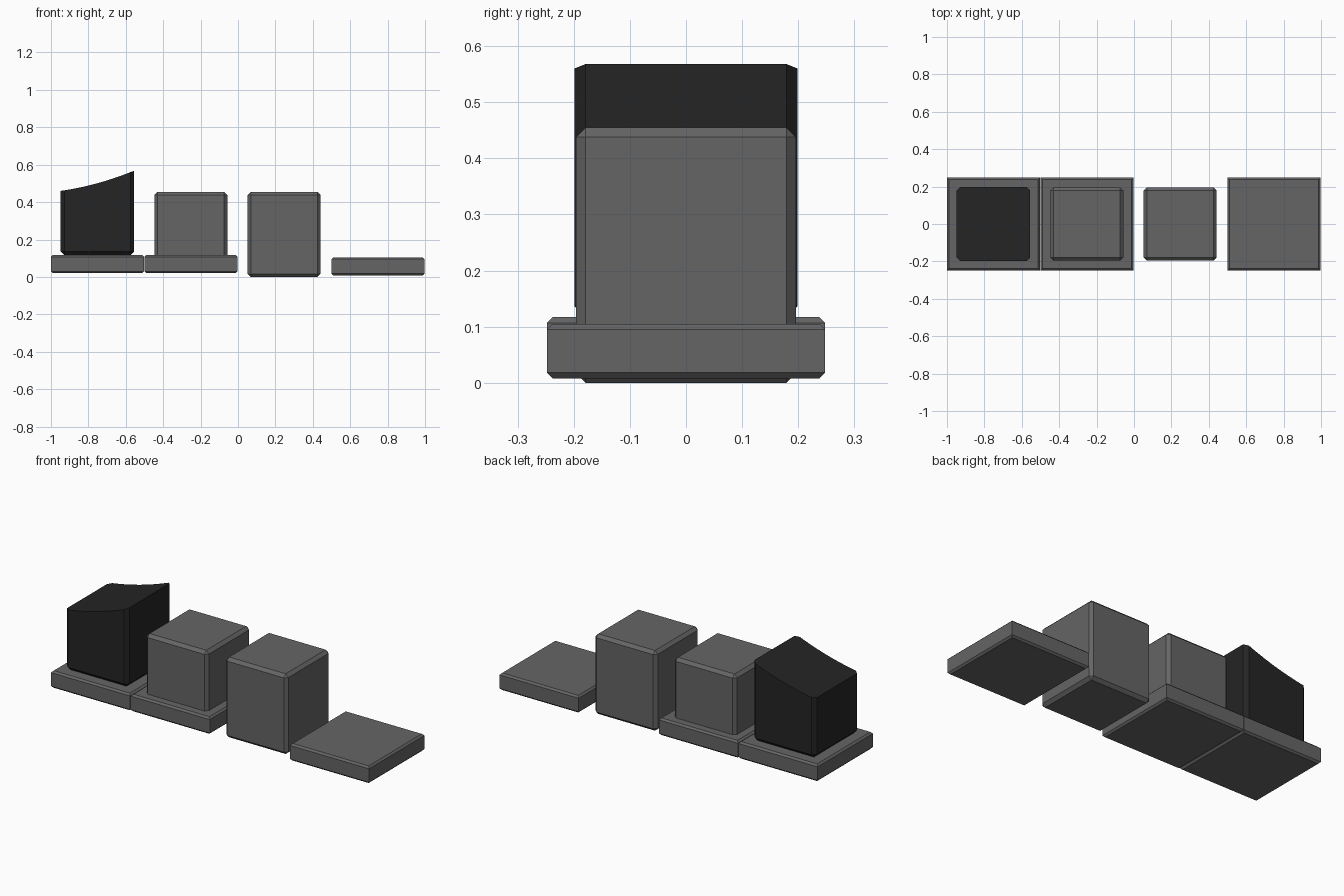
import bpy
import bmesh

if "Cube" in bpy.data.objects:
    bpy.data.objects.remove(bpy.data.objects["Cube"])


def material(name, v):
    m = bpy.data.materials.new(name)
    m.diffuse_color = (v, v, v, 1)
    m.use_nodes = True
    m.node_tree.nodes["Principled BSDF"].inputs["Base Color"].default_value = m.diffuse_color
    return m


GREY = material("grey", 0.13)
DARK = material("dark", 0.018)


def prism(name, profile, half_depth, pick, chamfer, mat):
    """Extrude an XZ profile along Y, then chamfer the edges chosen by pick."""
    bm = bmesh.new()
    face = bm.faces.new([bm.verts.new((x, -half_depth, z)) for x, z in profile])
    ext = bmesh.ops.extrude_face_region(bm, geom=[face])["geom"]
    moved = [g for g in ext if isinstance(g, bmesh.types.BMVert)]
    bmesh.ops.translate(bm, verts=moved, vec=(0, 2 * half_depth, 0))
    if not face.is_valid or len(bm.faces) < len(profile) + 2:
        bmesh.ops.holes_fill(bm, edges=bm.edges[:])
    bmesh.ops.recalc_face_normals(bm, faces=bm.faces[:])
    bmesh.ops.bevel(bm, geom=[e for e in bm.edges if pick(e)], offset=chamfer,
                    segments=1, affect='EDGES', profile=0.5)
    bmesh.ops.recalc_face_normals(bm, faces=bm.faces[:])
    me = bpy.data.meshes.new(name)
    bm.to_mesh(me)
    bm.free()
    me.materials.append(mat)
    ob = bpy.data.objects.new(name, me)
    bpy.context.collection.objects.link(ob)
    return ob


def vertical(e):
    d = e.verts[1].co - e.verts[0].co
    return abs(d.z) > 0.9 * d.length


def box(name, x0, x1, half_depth, z0, z1, chamfer, pick):
    return prism(name, [(x0, z0), (x1, z0), (x1, z1), (x0, z1)],
                 half_depth, pick, chamfer, GREY)


# Square base plates, chamfered only around top and bottom
for name, x, z in (("left_plate", -1, 0.02), ("middle_plate", -0.5, 0.02),
                   ("right_plate", 0.5, 0.008)):
    box(name, x, x + 0.497, 0.248, z, z + 0.097, 0.01, lambda e: not vertical(e))

# Plain blocks, chamfered on every edge
box("seated_block", -0.447, -0.057, 0.196, 0.06, 0.455, 0.017, lambda e: True)
box("loose_block", 0.052, 0.442, 0.196, 0.0, 0.455, 0.017, lambda e: True)

# Dark block with a concave, sloping top
x0, x1, steps = -0.948, -0.555, 10
top = []
for i in range(steps + 1):
    t = i / steps
    top.append((x1 + (x0 - x1) * t, 0.46 + 0.056 * (1 - t) + 0.052 * (1 - t) ** 2))
BOTTOM = 0.117
sculpted = prism("sculpted_block", [(x0, BOTTOM), (x1, BOTTOM)] + top, 0.199,
                 lambda e: vertical(e) or all(v.co.z < 0.12 for v in e.verts),
                 0.02, DARK)
bpy.context.view_layer.objects.active = sculpted
sculpted.select_set(True)
bpy.ops.object.shade_smooth_by_angle(angle=0.52)
